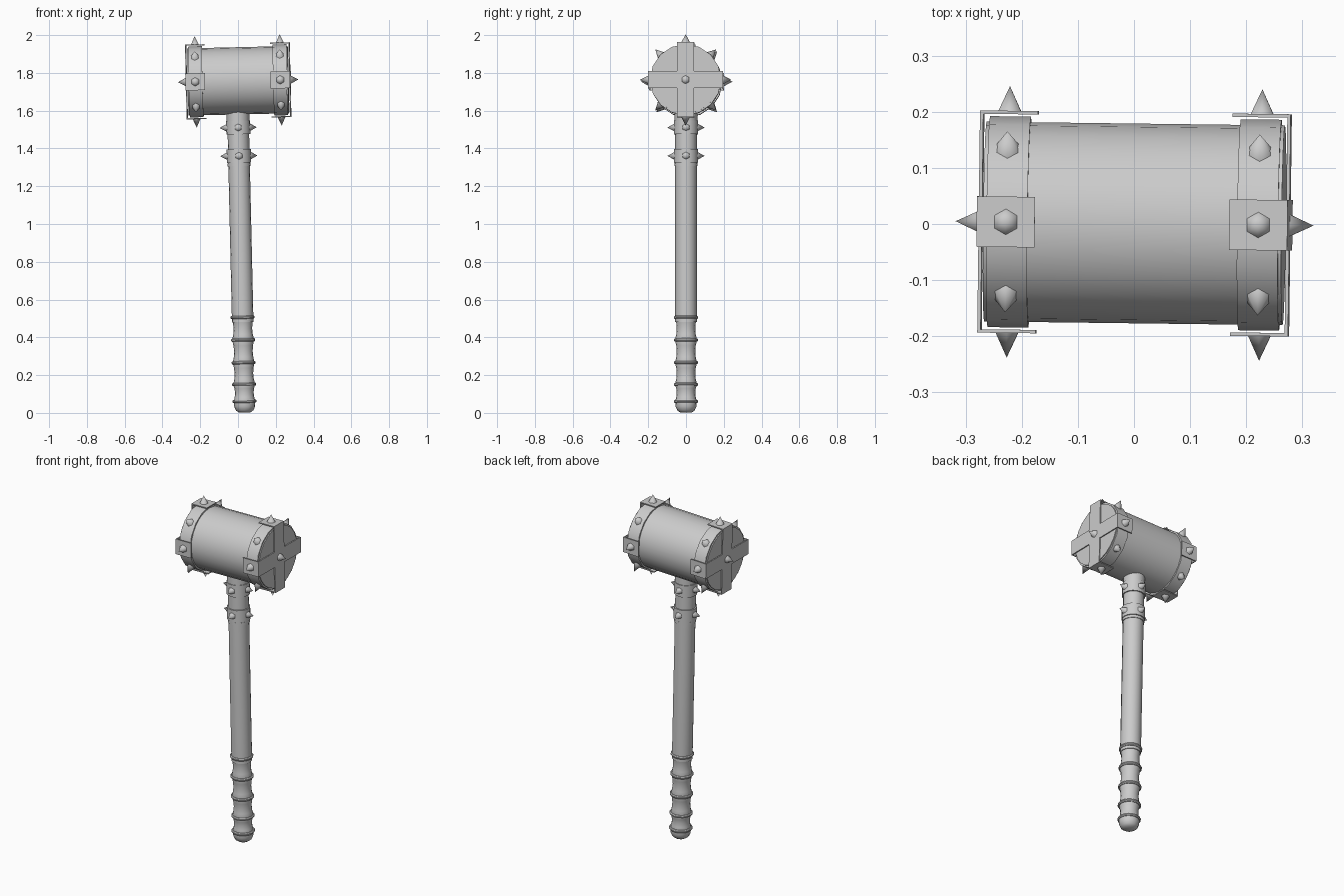
import bpy, bmesh
from math import pi, sin, cos, radians
from mathutils import Matrix, Vector

if "Cube" in bpy.data.objects:
    bpy.data.objects.remove(bpy.data.objects["Cube"])

# The whole weapon leans slightly; the head also has a touch of yaw
LEAN = Matrix.Rotation(-0.023, 4, 'Y')
HANDLE = Matrix.Translation((0.036, 0, 0.001)) @ LEAN
HEAD = Matrix.Translation((0.001, 0.001, 1.758)) @ LEAN @ Matrix.Rotation(-0.0125, 4, 'Z')


def finish(name, bm, matrix, angle=35):
    bmesh.ops.recalc_face_normals(bm, faces=bm.faces)
    mesh = bpy.data.meshes.new(name)
    bm.to_mesh(mesh)
    bm.free()
    mesh.shade_smooth()
    mesh.set_sharp_from_angle(angle=radians(angle))
    obj = bpy.data.objects.new(name, mesh)
    obj.matrix_world = matrix
    bpy.context.collection.objects.link(obj)
    return obj


def lathe(name, profile, matrix, sides, angle=35):
    """Spin a list of (radius, height) points about local z."""
    bm = bmesh.new()
    vs = [bm.verts.new((r, 0, z)) for r, z in profile]
    es = [bm.edges.new(p) for p in zip(vs, vs[1:])]
    bmesh.ops.spin(bm, geom=vs + es, cent=(0, 0, 0), axis=(0, 0, 1),
                   angle=2 * pi, steps=sides, use_duplicate=False)
    bmesh.ops.remove_doubles(bm, verts=bm.verts, dist=1e-5)
    return finish(name, bm, matrix, angle)


def drum(name, radius, z0, z1, matrix, sides):
    return lathe(name, [(0, z0), (radius, z0), (radius, z1), (0, z1)], matrix, sides)


def spike(name, base, direction, matrix, length=0.045, radius=0.024):
    """Six-sided spike, sunk a little into its seat."""
    bm = bmesh.new()
    d = Vector(direction).normalized()
    pose = Matrix.Translation(Vector(base) + d * (length / 2)) @ d.to_track_quat('Z', 'Y').to_matrix().to_4x4()
    bmesh.ops.create_cone(bm, cap_ends=True, segments=6, radius1=radius,
                          radius2=0, depth=length, matrix=pose)
    return finish(name, bm, matrix, 70)


def bars(name, boxes, matrix):
    bm = bmesh.new()
    for centre, size in boxes:
        bmesh.ops.create_cube(bm, size=1, matrix=Matrix.Translation(centre) @ Matrix.Diagonal((*size, 1)))
    return finish(name, bm, matrix)


# Shaft
drum("shaft", 0.057, 0.48, 1.62, HANDLE, 16)

# Waisted grip with rounded pommel
rings = [0.06, 0.15, 0.265, 0.385, 0.505]
profile = [(0, 0), (0.03, 0.001), (0.046, 0.012), (0.055, 0.032), (0.057, 0.06)]
for a, b in zip(rings, rings[1:]):
    for t in (0.25, 0.5, 0.75):
        profile.append((0.058 - 0.009 * sin(pi * t), a + (b - a) * t))
    profile.append((0.058, b))
lathe("grip", profile + [(0, 0.505)], HANDLE, 16, 50)
for i, z in enumerate(rings):
    lathe(f"grip_ring_{i}", [(0, z - 0.008), (0.06, z - 0.008), (0.064, z - 0.003),
                             (0.064, z + 0.003), (0.06, z + 0.008), (0, z + 0.008)], HANDLE, 16)

# Spiked collars below the head
for i, z in enumerate((1.36, 1.51)):
    drum(f"collar_{i}", 0.064, z - 0.036, z + 0.036, HANDLE, 16)
    for k in range(4):
        d = Vector((cos(k * pi / 2), sin(k * pi / 2), 0))
        spike(f"collar_spike_{i}_{k}", d * 0.058 + Vector((0, 0, z)), d, HANDLE, 0.041, 0.022)
drum("collar_lower_ring", 0.061, 1.306, 1.322, HANDLE, 16)
drum("collar_upper_ring", 0.060, 1.545, 1.60, HANDLE, 16)

# Hammer head drum, lying along x
ALONG_X = HEAD @ Matrix.Rotation(pi / 2, 4, 'Y')
drum("head_drum", 0.178, -0.266, 0.266, ALONG_X, 24)

for side, s in (("left", -1), ("right", 1)):
    # Iron band round each end
    lo, hi = sorted((s * 0.187, s * 0.260))
    drum(f"band_{side}", 0.188, lo, hi, ALONG_X, 16)
    # Crossed straps folding over the rim
    w, t, r, x = 0.09, 0.006, 0.198, s * 0.274
    boxes = [((x, 0, 0), (t, w, 2 * r)), ((x, 0, 0), (t, 2 * r, w))]
    for q in (-1, 1):
        boxes.append(((s * 0.225, 0, q * (r - t / 2)), (0.103, w, t)))
        boxes.append(((s * 0.225, q * (r - t / 2), 0), (0.103, t, w)))
    bars(f"straps_{side}", boxes, HEAD)
    # Spikes: one on the face, eight round the rim
    spike(f"face_spike_{side}", (s * 0.274, 0, 0), (s, 0, 0), HEAD, 0.045)
    for k in range(8):
        d = Vector((0, cos(k * pi / 4), sin(k * pi / 4)))
        base = 0.182 if k % 2 else 0.196
        spike(f"rim_spike_{side}_{k}", d * base + Vector((s * 0.225, 0, 0)), d, HEAD, 0.046)
